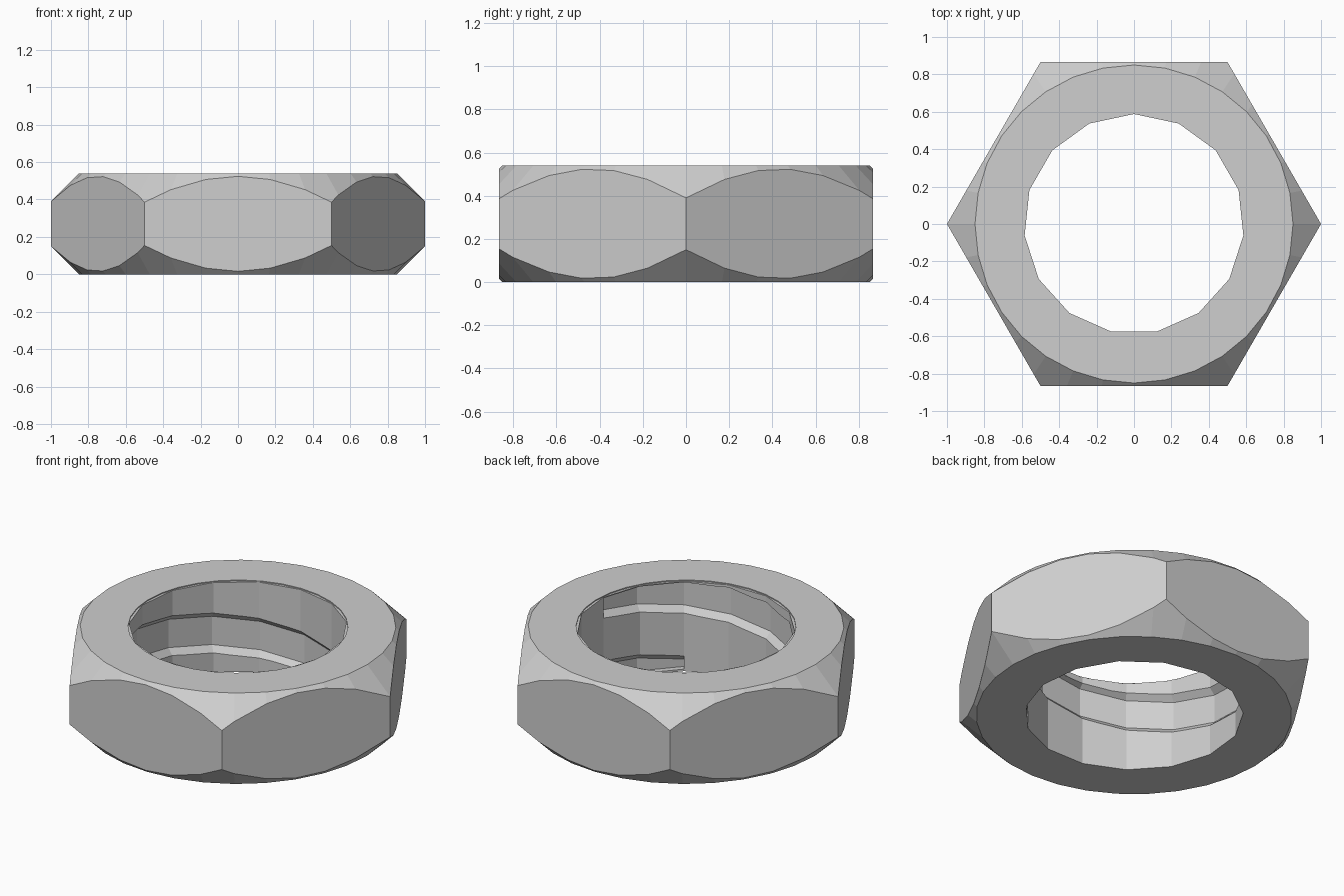
import bpy, bmesh
from math import cos, sin, radians

cube = bpy.data.objects.get("Cube")
if cube:
    bpy.data.objects.remove(cube)

HEIGHT = 0.54
BORE = 0.588
PITCH = 0.49

steel = bpy.data.materials.new("grey steel")
steel.use_nodes = True
grey = (0.62, 0.62, 0.62, 1)
steel.diffuse_color = grey
steel.node_tree.nodes["Principled BSDF"].inputs["Base Color"].default_value = grey


def sweep(name, sections, closed):
    """Skin a list of equal cross-sections, closed in a ring or capped at both ends."""
    bm = bmesh.new()
    loops = [[bm.verts.new(p) for p in s] for s in sections]
    n = len(loops[0])
    for a, b in zip(loops, loops[1:] + loops[:1] if closed else loops[1:]):
        for i in range(n):
            j = (i + 1) % n
            bm.faces.new((a[i], a[j], b[j], b[i]))
    if closed is False:
        bm.faces.new(loops[0])
        bm.faces.new(loops[-1])
    bmesh.ops.recalc_face_normals(bm, faces=bm.faces)
    mesh = bpy.data.meshes.new(name)
    bm.to_mesh(mesh)
    bm.free()
    obj = bpy.data.objects.new(name, mesh)
    bpy.context.collection.objects.link(obj)
    mesh.materials.append(steel)
    return obj


def lathe(name, profile, sides, start):
    """Stack of regular polygons given as (radius, height)."""
    angles = [radians(start + 360 * k / sides) for k in range(sides)]
    return sweep(name, [[(r * cos(a), r * sin(a), z) for a in angles]
                        for r, z in profile], False)


def combine(target, cutter, operation):
    mod = target.modifiers.new(operation.title(), 'BOOLEAN')
    mod.object = cutter
    mod.operation = operation
    mod.solver = 'EXACT'
    bpy.context.view_layer.objects.active = target
    bpy.ops.object.modifier_apply(modifier=mod.name)
    bpy.data.objects.remove(cutter)


# Hexagonal body, its corners trimmed by a double cone
nut = lathe("hex_nut", [(1, 0), (1, HEIGHT)], 6, 0)
cone = lathe("corner_trim", [(0.85, 0), (1.12, 0.27), (0.85, HEIGHT)], 32, 0)
combine(nut, cone, 'INTERSECT')

# Faceted bore and a rounder lip at the top
combine(nut, lathe("bore", [(BORE, -0.1), (BORE, HEIGHT + 0.1)], 15, 90), 'DIFFERENCE')
combine(nut, lathe("lip", [(0.592, HEIGHT - 0.006), (0.592, HEIGHT + 0.1)], 32, 0), 'DIFFERENCE')

# Helical thread groove that stays just inside both end faces
groove = []
for k in range(-6, 12):
    deg = 90 + 24 * k
    low = 0.345 + (deg - 305) / 360 * PITCH
    a = radians(deg)
    section = [(0.53, low - 0.06), (0.622, low + 0.032),
               (0.622, low + 0.2), (0.53, low + 0.292)]
    groove.append([(r * cos(a), r * sin(a), min(max(z, 0.012), HEIGHT - 0.012))
                   for r, z in section])
combine(nut, sweep("thread_groove", groove, False), 'DIFFERENCE')

# Flat facets throughout
nut.data.shade_flat()
